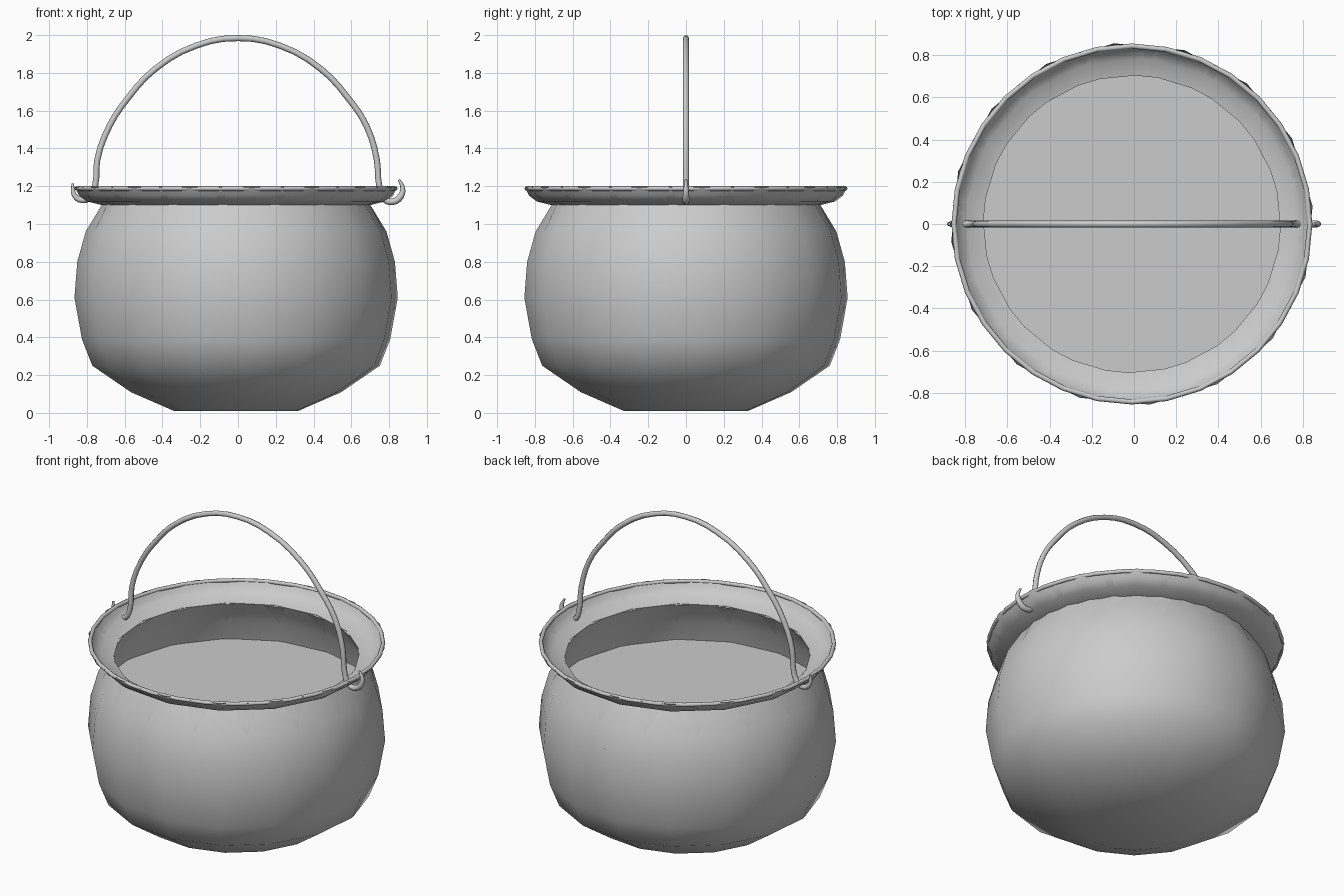
import bpy, bmesh, math

if "Cube" in bpy.data.objects:
    bpy.data.objects.remove(bpy.data.objects["Cube"])

SIDES = 16
CX = -0.01  # pot axis sits slightly left of the handle


def finish(obj, angle=60):
    bpy.ops.object.select_all(action='DESELECT')
    obj.select_set(True)
    bpy.context.view_layer.objects.active = obj
    bpy.ops.object.shade_smooth_by_angle(angle=math.radians(angle))


def lathe(name, profile, turn=0.0, inward=False, cap=False, sides=SIDES):
    """Revolve (radius, z) points, listed bottom to top, about the pot axis."""
    bm = bmesh.new()
    rings = []
    for r, z in profile:
        ring = []
        for i in range(sides):
            a = 2 * math.pi * (i + turn) / sides
            ring.append(bm.verts.new((CX + r * math.cos(a), r * math.sin(a), z)))
        rings.append(ring)
    for lo, hi in zip(rings, rings[1:]):
        for i in range(sides):
            j = (i + 1) % sides
            face = [lo[i], lo[j], hi[j], hi[i]]
            bm.faces.new(face[::-1] if inward else face)
    if cap:
        bm.faces.new(rings[0][::-1])
    mesh = bpy.data.meshes.new(name)
    bm.to_mesh(mesh)
    bm.free()
    obj = bpy.data.objects.new(name, mesh)
    bpy.context.collection.objects.link(obj)
    finish(obj)
    return obj


# Outer pot wall with flared lip
lathe("pot_body", [(0.33, 0.01), (0.56, 0.11), (0.765, 0.25), (0.82, 0.39),
                   (0.86, 0.61), (0.845, 0.80), (0.80, 0.96), (0.715, 1.10),
                   (0.795, 1.12), (0.835, 1.15), (0.857, 1.195)],
      turn=0.25, cap=True)

# Thin inner wall, turned half a step so its corners show through at the neck
lathe("pot_lining", [(0.825, 0.80), (0.785, 0.96), (0.75, 1.03), (0.712, 1.105),
                     (0.79, 1.125), (0.83, 1.155), (0.85, 1.195)],
      turn=0.75, inward=True)

# Rolled wire around the lip
bpy.ops.mesh.primitive_torus_add(location=(CX, 0, 1.188), major_radius=0.843,
                                 minor_radius=0.012, major_segments=32,
                                 minor_segments=8)
rim = bpy.context.object
rim.name = "rim_wire"
finish(rim)

# Liquid surface
bpy.ops.mesh.primitive_circle_add(vertices=SIDES, radius=0.825, fill_type='NGON',
                                  location=(CX, 0, 0.83))
bpy.context.object.name = "liquid"

# Bail handle with hooked ends: (x, z, thickness)
left_hook = [(-0.875, 1.215, 0.4), (-0.87, 1.16, 0.8), (-0.84, 1.13, 1),
             (-0.79, 1.135, 1)]
arch = [(-0.757, 1.20, 1), (-0.745, 1.34, 1), (-0.68, 1.52, 1),
        (-0.58, 1.67, 1), (-0.44, 1.82, 1), (-0.22, 1.945, 1), (0, 1.984, 1),
        (0.22, 1.945, 1), (0.44, 1.82, 1), (0.58, 1.67, 1),
        (0.68, 1.52, 1), (0.735, 1.34, 1), (0.748, 1.20, 1)]
right_hook = [(0.775, 1.13, 1), (0.82, 1.118, 1.1), (0.86, 1.145, 1.1),
              (0.872, 1.19, 0.8), (0.852, 1.235, 0.4)]
path = left_hook + arch + right_hook

curve = bpy.data.curves.new("handle", 'CURVE')
curve.dimensions = '3D'
curve.bevel_depth = 0.016
curve.bevel_resolution = 2
curve.use_fill_caps = True
curve.resolution_u = 3
spline = curve.splines.new('BEZIER')
spline.bezier_points.add(len(path) - 1)
for p, (x, z, t) in zip(spline.bezier_points, path):
    p.co = (x, 0, z)
    p.radius = t
    p.handle_left_type = p.handle_right_type = 'AUTO'
handle = bpy.data.objects.new("handle", curve)
bpy.context.collection.objects.link(handle)
bpy.ops.object.select_all(action='DESELECT')
handle.select_set(True)
bpy.context.view_layer.objects.active = handle
bpy.ops.object.convert(target='MESH')
finish(bpy.context.object)
